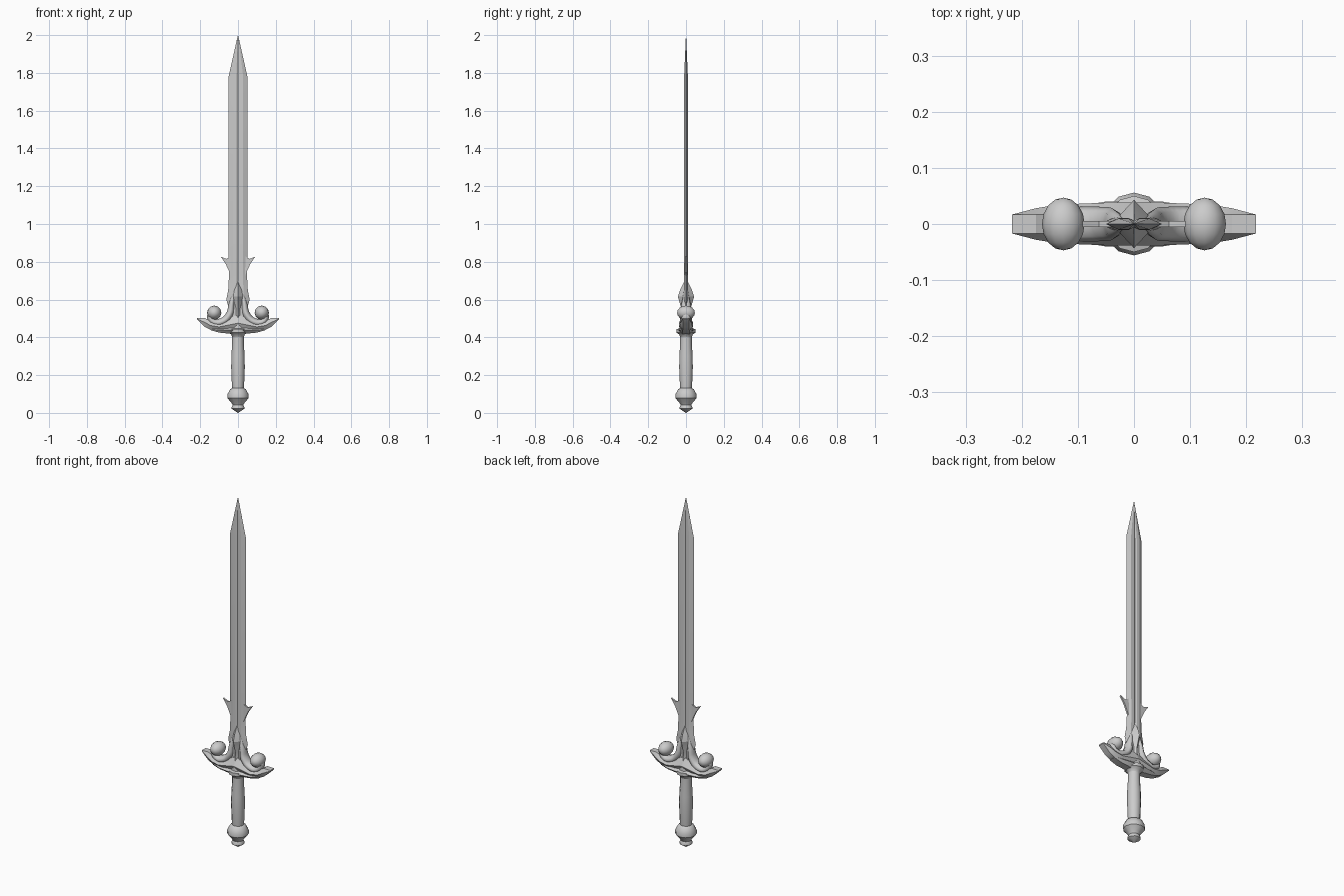
import bpy, bmesh, math

if "Cube" in bpy.data.objects:
    bpy.data.objects.remove(bpy.data.objects["Cube"])


def loft(name, rings, angle=30):
    """Skin a list of equal-length point rings and cap both ends."""
    bm = bmesh.new()
    rows = [[bm.verts.new(p) for p in r] for r in rings]
    n = len(rows[0])
    for a, b in zip(rows, rows[1:]):
        for i in range(n):
            j = (i + 1) % n
            bm.faces.new((a[i], a[j], b[j], b[i]))
    bm.faces.new(rows[0])
    bm.faces.new(rows[-1])
    bmesh.ops.remove_doubles(bm, verts=bm.verts, dist=1e-5)
    bmesh.ops.recalc_face_normals(bm, faces=bm.faces)
    me = bpy.data.meshes.new(name)
    bm.to_mesh(me)
    bm.free()
    ob = bpy.data.objects.new(name, me)
    bpy.context.collection.objects.link(ob)
    smooth(ob, angle)
    return ob


def smooth(ob, angle):
    bpy.ops.object.select_all(action='DESELECT')
    ob.select_set(True)
    bpy.context.view_layer.objects.active = ob
    bpy.ops.object.shade_smooth_by_angle(angle=math.radians(angle))


def mirror(ob):
    ob.modifiers.new("mirror", 'MIRROR').use_axis = (True, False, False)


def lathe(name, profile, sides=12):
    return loft(name, [[(r * math.cos(2 * math.pi * i / sides),
                         r * math.sin(2 * math.pi * i / sides), z)
                        for i in range(sides)] for r, z in profile], 40)


def leaf(name, stations, edge):
    """Half-guard leaf: stations are (x, top z, bottom z, ridge depth)."""
    rings = []
    for x, top, bot, d in stations:
        mid = (top + bot) / 2
        e = min(edge, d)
        rings.append([(x, -e, top), (x, e, top), (x, d, mid),
                      (x, e, bot), (x, -e, bot), (x, -d, mid)])
    mirror(loft(name, rings))


# Blade: bevelled edges with a shallow fuller, tapering to a point
def blade_ring(w, z, t):
    half = [(w, 0), (w * .55, t), (w * .2, t), (0, t * .6), (-w * .2, t), (-w * .55, t)]
    back = [(-w, 0), (-w * .55, -t), (-w * .2, -t), (0, -t * .6), (w * .2, -t), (w * .55, -t)]
    return [(x, y, z) for x, y in half + back]


loft("blade", [blade_ring(*s) for s in [
    (.05, .46, .012), (.05, .56, .012), (.062, .6, .012), (.052, .65, .011), (.047, .74, .011),
    (.05, .83, .011), (.05, 1.78, .01), (.0005, 2.0, .0005)]], 20)

# Barbs above the ricasso
barb = [(.035, .72), (.05, .755), (.066, .79), (.092, .828), (.062, .815), (.035, .83)]
mirror(loft("blade_barb", [[(x, y, z) for x, z in barb] for y in (-.005, .005)]))

# Guard wings and lower lip
leaf("guard_wing", [(0, .52, .43, .038), (.05, .50, .43, .038), (.10, .475, .435, .036),
                    (.145, .485, .44, .033), (.175, .502, .455, .028),
                    (.217, .501, .495, .017)], .017)
leaf("guard_lower_lip", [(0, .46, .415, .042), (.05, .455, .42, .04),
                         (.10, .45, .425, .032), (.145, .45, .438, .018)], .02)

# Scrolls sweeping from the spike to the curled ball ends
cu = bpy.data.curves.new("guard_scroll", 'CURVE')
cu.dimensions = '3D'
cu.bevel_depth = 1
cu.bevel_resolution = 2
cu.resolution_u = 4
cu.use_fill_caps = True
path = [(.022, .64, .008), (.034, .575, .016), (.045, .52, .02), (.085, .482, .021),
        (.13, .482, .019), (.148, .515, .015), (.128, .54, .012)]
sp = cu.splines.new('BEZIER')
sp.bezier_points.add(len(path) - 1)
for p, (x, z, r) in zip(sp.bezier_points, path):
    p.co = (x, 0, z)
    p.radius = r
    p.handle_left_type = p.handle_right_type = 'AUTO'
scroll = bpy.data.objects.new("guard_scroll", cu)
scroll.scale.y = 1.5
bpy.context.collection.objects.link(scroll)
mirror(scroll)

for s in (-1, 1):
    bpy.ops.mesh.primitive_uv_sphere_add(segments=12, ring_count=8, radius=1,
                                         location=(s * .126, 0, .53),
                                         rotation=(math.pi / 2, 0, 0))
    ball = bpy.context.object
    ball.name = "scroll_ball"
    ball.scale = (.038, .038, .047)
    smooth(ball, 50)

# Central spike on both faces of the blade
loft("centre_spike", [[(w, 0, z), (0, d, z), (-w, 0, z), (0, -d, z)] for w, d, z in [
    (.045, .03, .44), (.022, .026, .50), (.02, .024, .55), (.04, .043, .615),
    (.028, .03, .655), (.0005, .004, .705)]], 20)

# Collar, grip and pommel
lathe("collar", [(.03, .40), (.036, .415), (.05, .425), (.05, .443), (.036, .447), (.034, .475)])
lathe("grip", [(.03, .12), (.032, .14), (.036, .24), (.035, .30), (.031, .37), (.031, .42)])
lathe("pommel", [(.0005, .0), (.034, .022), (.034, .03), (.028, .042), (.036, .055),
                 (.056, .078), (.056, .098), (.042, .125), (.03, .132)])
